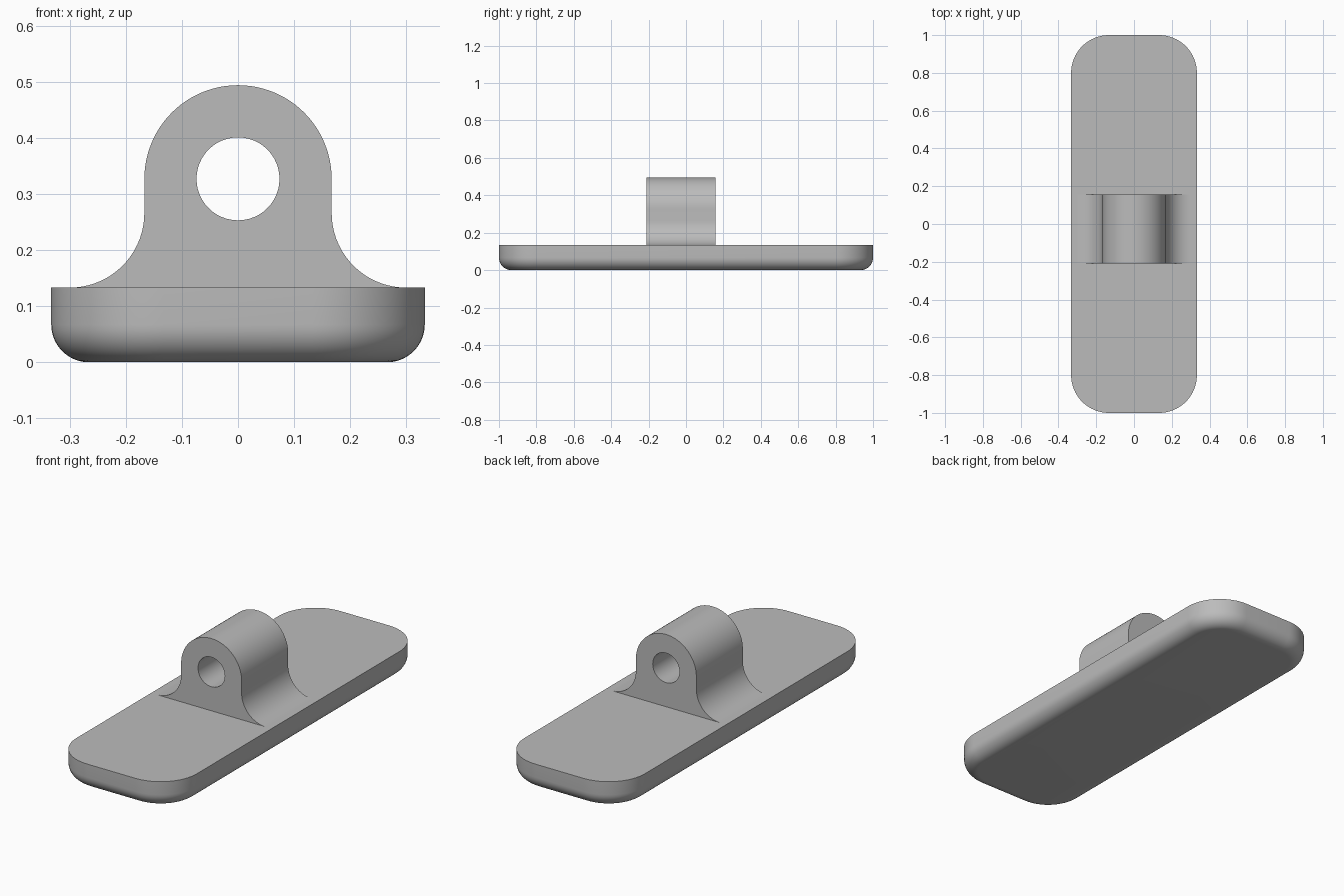
import bpy
import bmesh
from math import sin, cos, pi

if "Cube" in bpy.data.objects:
    bpy.data.objects.remove(bpy.data.objects["Cube"], do_unlink=True)

HALF_W, HALF_L, PLATE_TOP = 0.333, 1.0, 0.133
CORNER, EDGE = 0.2, 0.067
LUG_R, HOLE_R, LUG_Z = 0.167, 0.074, 0.327
FILLET = 0.133
LUG_FRONT, LUG_BACK = -0.21, 0.157

grey = bpy.data.materials.new("plain grey")
grey.use_nodes = True
color = (0.5, 0.5, 0.5, 1)
grey.diffuse_color = color
grey.node_tree.nodes["Principled BSDF"].inputs["Base Color"].default_value = color


def arc(cx, cy, r, start, end, steps):
    angles = [start + (end - start) * i / steps for i in range(steps + 1)]
    return [(cx + r * cos(a), cy + r * sin(a)) for a in angles]


def finish(bm, name):
    bmesh.ops.recalc_face_normals(bm, faces=bm.faces)
    mesh = bpy.data.meshes.new(name)
    bm.to_mesh(mesh)
    bm.free()
    mesh.materials.append(grey)
    obj = bpy.data.objects.new(name, mesh)
    bpy.context.collection.objects.link(obj)
    bpy.ops.object.select_all(action='DESELECT')
    obj.select_set(True)
    bpy.context.view_layer.objects.active = obj
    bpy.ops.object.shade_smooth_by_angle(angle=pi / 6)
    return obj


def rounded_rectangle(radius):
    x, y = HALF_W - CORNER, HALF_L - CORNER
    points = []
    for i, (sx, sy) in enumerate([(1, 1), (-1, 1), (-1, -1), (1, -1)]):
        points += arc(sx * x, sy * y, radius, i * pi / 2, (i + 1) * pi / 2, 16)
    return points


# Base plate: stacked rounded outlines, with a rounded lower edge
bm = bmesh.new()
levels = [(CORNER - EDGE + EDGE * sin(a), EDGE - EDGE * cos(a))
          for a in [pi / 2 * i / 10 for i in range(11)]]
levels.append((CORNER, PLATE_TOP))
rings = [[bm.verts.new((x, y, z)) for x, y in rounded_rectangle(r)] for r, z in levels]
for low, high in zip(rings, rings[1:]):
    for i in range(len(low)):
        j = (i + 1) % len(low)
        bm.faces.new((low[i], low[j], high[j], high[i]))
bm.faces.new(rings[0])
bm.faces.new(rings[-1])
finish(bm, "base_plate")

# Lug: flared arch profile with a round hole, extruded front to back
foot_x = LUG_R + FILLET
flare = arc(foot_x, PLATE_TOP + FILLET, FILLET, 1.5 * pi, pi, 18)
right_side = [(foot_x, PLATE_TOP - 0.01)] + flare
left_side = [(-x, z) for x, z in reversed(right_side)]
outline = right_side + arc(0, LUG_Z, LUG_R, 0, pi, 48) + left_side
hole = arc(0, LUG_Z, HOLE_R, 0, 2 * pi, 48)[:-1]

bm = bmesh.new()
edges = []
for loop in (outline, hole):
    verts = [bm.verts.new((x, LUG_FRONT, z)) for x, z in loop]
    edges += [bm.edges.new((verts[i - 1], verts[i])) for i in range(len(verts))]
bmesh.ops.triangle_fill(bm, edges=edges, use_beauty=True)
result = bmesh.ops.extrude_face_region(bm, geom=bm.faces[:], use_keep_orig=True)
moved = [g for g in result["geom"] if isinstance(g, bmesh.types.BMVert)]
bmesh.ops.translate(bm, verts=moved, vec=(0, LUG_BACK - LUG_FRONT, 0))
finish(bm, "pierced_lug")
